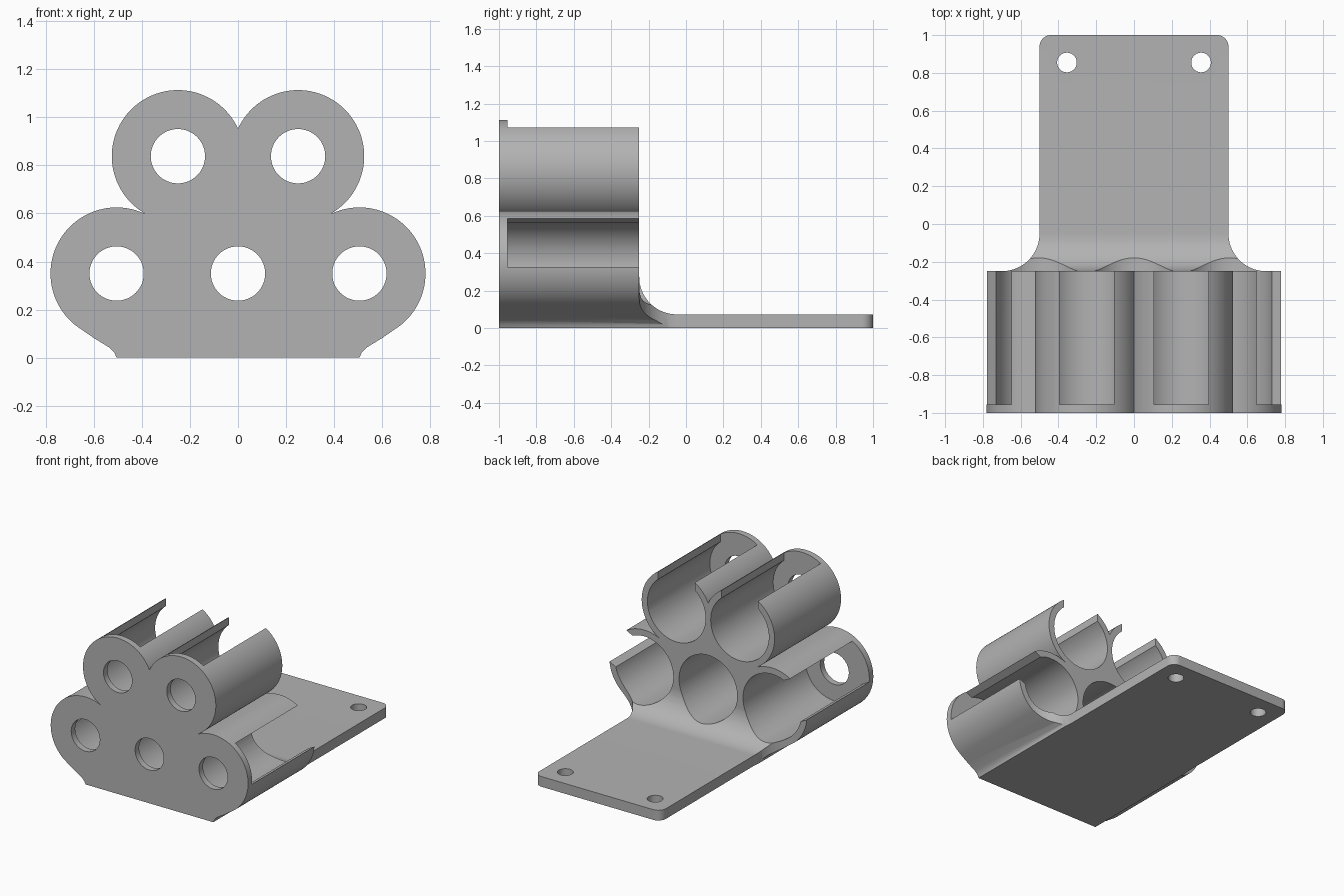
import bpy, bmesh
from math import sin, cos, radians

if "Cube" in bpy.data.objects:
    bpy.data.objects.remove(bpy.data.objects["Cube"])

OUTER, BORE, HOLE = 0.275, 0.23, 0.113
FRONT, FLOOR, BACK = -1.0, -0.955, -0.25
BASE, BLEND = 0.073, 0.2
LOW, HIGH = (0.505, 0.35), (0.25, 0.838)

grey = bpy.data.materials.new("plain_grey")
grey.use_nodes = True
grey.diffuse_color = (0.45, 0.45, 0.45, 1)
grey.node_tree.nodes["Principled BSDF"].inputs["Base Color"].default_value = grey.diffuse_color


def arc(c, r, a, b, n=32):
    angles = [radians(a + (b - a) * i / n) for i in range(n + 1)]
    return [(c[0] + r * cos(t), c[1] + r * sin(t)) for t in angles]


def circle(c, r, n=64):
    return arc(c, r, 0, 360, n)[:-1]


def prism(name, pts, axis, lo, hi):
    """Extrude a 2D outline along x, y or z."""
    place = {"x": lambda p, d: (d, p[0], p[1]),
             "y": lambda p, d: (p[0], d, p[1]),
             "z": lambda p, d: (p[0], p[1], d)}[axis]
    bm = bmesh.new()
    ends = [[bm.verts.new(place(p, d)) for p in pts] for d in (lo, hi)]
    for ring in ends:
        bm.faces.new(ring)
    for i in range(len(pts)):
        j = (i + 1) % len(pts)
        bm.faces.new((ends[0][i], ends[0][j], ends[1][j], ends[1][i]))
    bmesh.ops.recalc_face_normals(bm, faces=bm.faces)
    me = bpy.data.meshes.new(name)
    bm.to_mesh(me)
    bm.free()
    me.materials.append(grey)
    ob = bpy.data.objects.new(name, me)
    bpy.context.collection.objects.link(ob)
    return ob


def cut(target, cutter):
    cutter.hide_render = True
    mod = target.modifiers.new("cut", "BOOLEAN")
    mod.operation, mod.solver, mod.object = "DIFFERENCE", "EXACT", cutter
    deps = bpy.context.evaluated_depsgraph_get()
    me = bpy.data.meshes.new_from_object(target.evaluated_get(deps))
    target.modifiers.clear()
    target.data = me
    bpy.data.objects.remove(cutter)


def flip(pts, s):
    return [(s * x, y) for x, y in pts]


# Lobed outline, carried along the full depth
half = [(0.505, 0), (0.515, 0.022), (0.535, 0.042), (0.6, 0.082)]
half += arc(LOW, OUTER, -58, 114, 48)
half += arc(HIGH, OUTER, -60, 155.3, 56)
notch = (0, HIGH[1] + (OUTER ** 2 - HIGH[0] ** 2) ** 0.5)
body = prism("tube_holder", half + [notch] + flip(half, -1)[::-1], "y", FRONT, 1)

# Mounting plate with a curved blend up to the tubes
top = [(BACK, 1.3)] + arc((BACK + BLEND, BASE + BLEND), BLEND, 180, 270, 24)
cut(body, prism("plate_cutter", top + [(1.1, BASE), (1.1, 1.3)], "x", -1, 1))

# Plate sides: flare at the tubes, rounded corners at the far end
side = arc((0.5 + BLEND, BACK + BLEND), BLEND, 270, 180, 24)
side += arc((0.44, 0.94), 0.06, 0, 90, 12)
side += [(0.44, 1.1), (0.95, 1.1), (0.95, BACK)]
for s in (1, -1):
    cut(body, prism("side_cutter", flip(side, s), "z", -0.2, 0.6))
    cut(body, prism("screw_hole", circle((s * 0.355, 0.855), 0.052, 40), "z", -0.2, 0.4))

# Blind bores, each with a smaller hole through the front wall
for c in [(0, LOW[1])] + [(s * x, z) for x, z in (LOW, HIGH) for s in (1, -1)]:
    cut(body, prism("bore", circle(c, BORE), "y", FLOOR, 0))
    cut(body, prism("front_hole", circle(c, HOLE), "y", -1.1, -0.8))

# Long slots that open the upper and outer tubes
for (cx, cz), angle in ((LOW, 27), (HIGH, 90)):
    u, v = cos(radians(angle)), sin(radians(angle))
    corners = [(0, -0.145), (0.4, -0.145), (0.4, 0.145), (0, 0.145)]
    slot = [(cx + a * u - b * v, cz + a * v + b * u) for a, b in corners]
    for s in (1, -1):
        cut(body, prism("slot", flip(slot, s), "y", FLOOR, -0.2))

# Smooth curved walls, crisp edges
bpy.ops.object.select_all(action="DESELECT")
body.select_set(True)
bpy.context.view_layer.objects.active = body
bpy.ops.object.shade_smooth_by_angle(angle=radians(30))
